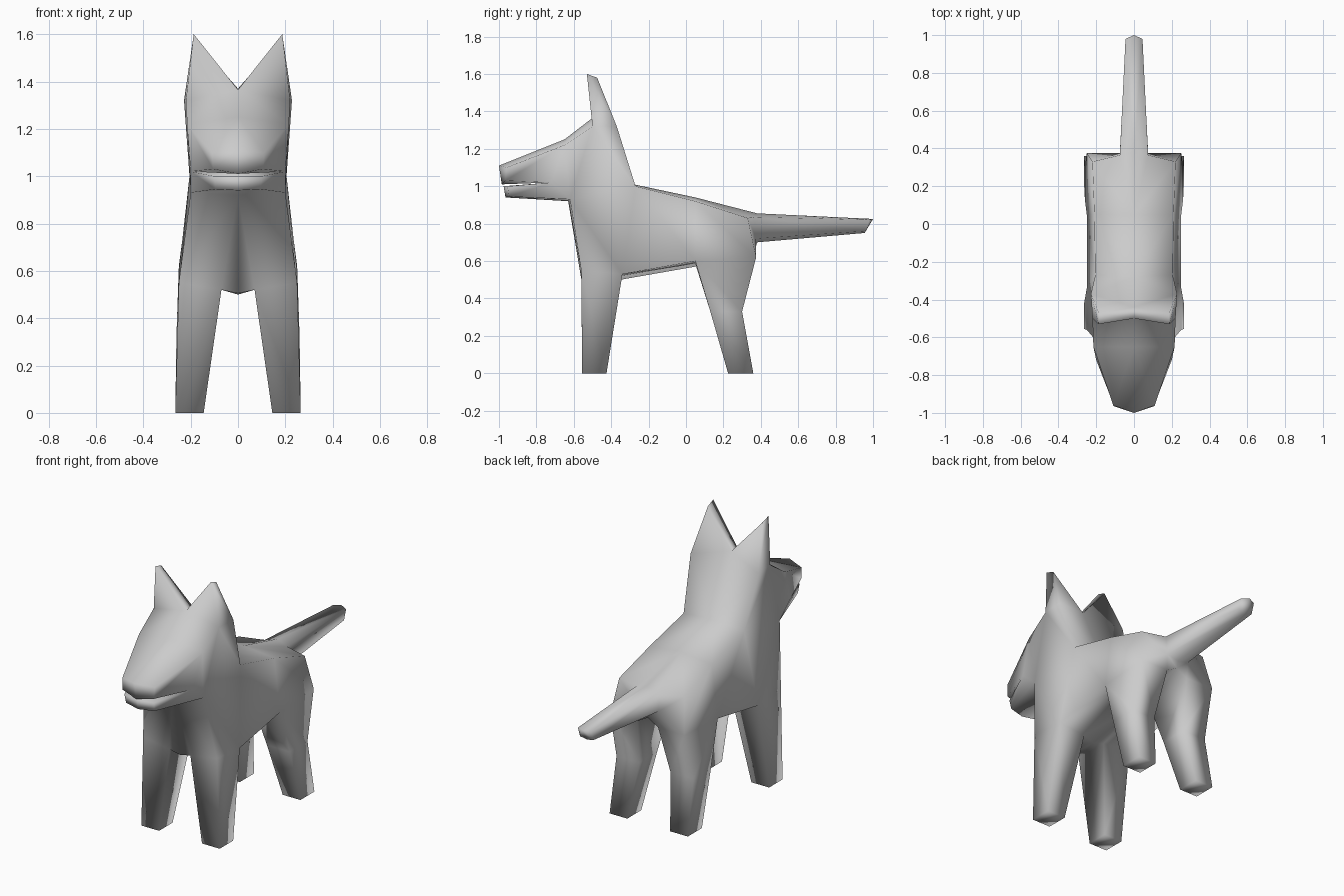
import bpy, bmesh

if "Cube" in bpy.data.objects:
    bpy.data.objects.remove(bpy.data.objects["Cube"])

# Right half of a seamless low-poly dog, mirrored across x = 0
bm = bmesh.new()


def face(*pts):
    bm.faces.new([bm.verts.new(p) for p in pts])


def loft(rings, closed=True, cap=True):
    """Skin quads between equal-length rings; optionally cap the last one."""
    for a, b in zip(rings, rings[1:]):
        n = len(a)
        for i in range(n if closed else n - 1):
            j = (i + 1) % n
            face(a[i], a[j], b[j], b[i])
    if cap:
        face(*rings[-1])


# Torso: spine, flank edge, then outer, inner and centre belly lines
spine = [(0, -.28, 1.01), (0, .05, .94), (0, .38, .855)]
flank = [(.205, -.27, 1.0), (.21, .05, .92), (.22, .33, .83)]
outer = [(.25, -.56, .55), (.25, -.34, .53), (.25, .05, .60), (.25, .375, .62)]
inner = [(.07, -.56, .52), (.07, -.345, .52), (.07, .05, .585), (.07, .37, .62)]
belly = [(0, -.56, .505), (0, -.35, .50), (0, .05, .57), (0, .37, .66)]
jaw_back, jaw_edge = (0, -.63, .92), (.2, -.62, .93)

loft([spine[:2], flank[:2]], False, False)
loft([[jaw_edge] + flank, outer], False, False)
loft([inner, belly], False, False)
face(outer[1], outer[2], inner[2], inner[1])

# Chest front
face(jaw_back, jaw_edge, outer[0], inner[0])
face(jaw_back, inner[0], belly[0])

# Legs
def ring(x0, x1, y0, y1, z):
    return [(x1, y0, z), (x1, y1, z), (x0, y1, z), (x0, y0, z)]


loft([[outer[0], outer[1], inner[1], inner[0]],
      ring(.145, .265, -.555, -.425, 0)])
loft([[outer[2], outer[3], inner[3], inner[2]],
      ring(.105, .26, .13, .30, .33),
      ring(.145, .265, .225, .36, 0)])

# Tail and rump
base = [spine[2], (.075, .365, .835), (.075, .375, .72), (0, .38, .70)]
tip = [(0, 1.0, .825), (.045, .98, .82), (.045, .96, .76), (0, .955, .75)]
loft([base, tip], False)
face(spine[1], flank[1], flank[2], base[1])
face(spine[1], base[1], base[0])
face(flank[2], outer[3], base[2], base[1])
face(base[2], outer[3], inner[3])
face(base[2], inner[3], belly[3], base[3])

# Neck, ears and brow
ear_back, ear_front = (.228, -.37, 1.32), (.22, -.5, 1.32)
tip_back, tip_front = (.185, -.475, 1.58), (.187, -.53, 1.6)
notch_back, notch_front = (0, -.44, 1.37), (0, -.5, 1.365)
cheek, brow = (.215, -.65, 1.22), (0, -.65, 1.25)
mouth_corner, mouth_back = (.2, -.72, 1.02), (0, -.72, 1.02)
face(spine[0], flank[0], ear_back, notch_back)
face(flank[0], jaw_edge, ear_front, ear_back)
face(jaw_edge, mouth_corner, cheek, ear_front)
face(ear_back, ear_front, tip_front, tip_back)
face(notch_back, ear_back, tip_back)
face(notch_front, tip_front, ear_front)
face(notch_front, notch_back, tip_back, tip_front)

# Snout, mouth and lower jaw: centre line and edge line pairs
centre = [notch_front, brow, (0, -1, 1.11), (0, -.985, 1.01), mouth_back,
          (0, -.975, 1.0), (0, -.965, .94), jaw_back]
edge = [ear_front, cheek, (.11, -.96, 1.10), (.105, -.965, 1.03), mouth_corner,
        (.1, -.955, 1.0), (.095, -.945, .945), jaw_edge]
loft([centre, edge], False, False)
face(cheek, edge[2], edge[3], mouth_corner)
face(mouth_corner, edge[5], edge[6], jaw_edge)

# Mirror the half and weld everything into one skin
half = bmesh.ops.duplicate(bm, geom=bm.verts[:] + bm.edges[:] + bm.faces[:])
for v in half["geom"]:
    if isinstance(v, bmesh.types.BMVert):
        v.co.x *= -1
bmesh.ops.remove_doubles(bm, verts=bm.verts, dist=.001)
bmesh.ops.recalc_face_normals(bm, faces=bm.faces)
for f in bm.faces:
    f.smooth = True

mesh = bpy.data.meshes.new("dog_body")
bm.to_mesh(mesh)
bm.free()
coat = bpy.data.materials.new("grey_coat")
coat.diffuse_color = (.6, .6, .6, 1)
coat.use_nodes = True
coat.node_tree.nodes["Principled BSDF"].inputs["Base Color"].default_value = coat.diffuse_color
mesh.materials.append(coat)
dog = bpy.data.objects.new("dog_body", mesh)
bpy.context.collection.objects.link(dog)
